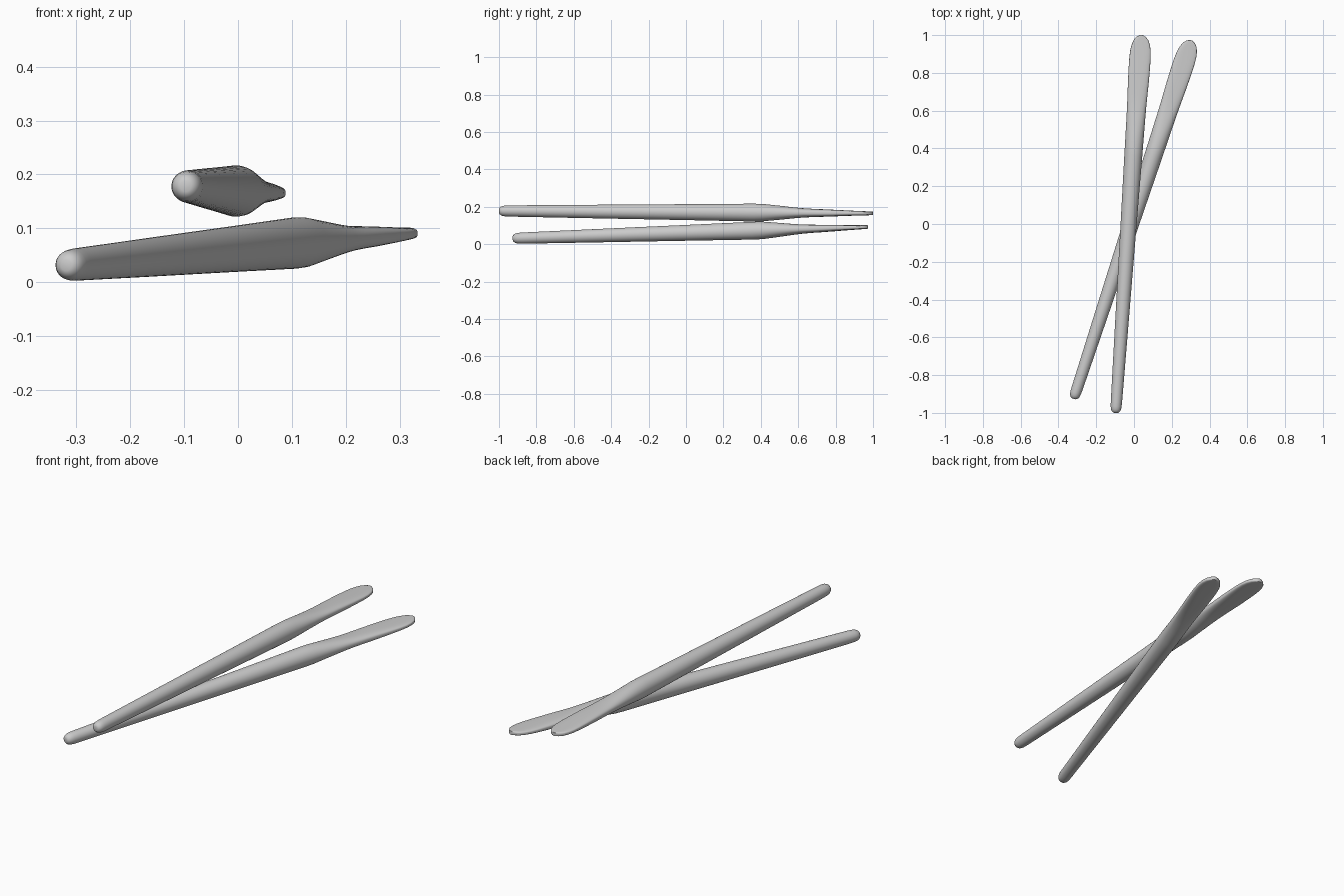
import bpy, bmesh, math
from mathutils import Vector

if "Cube" in bpy.data.objects:
    bpy.data.objects.remove(bpy.data.objects["Cube"])

SIDES = 48
# position along the stick, half width, half thickness, squareness of section
STATIONS = [
    (-1.0, .010, .010, 2), (-.997, .017, .017, 2), (-.99, .023, .023, 2),
    (-.98, .027, .027, 2), (-.965, .029, .029, 2), (-.94, .030, .030, 2),
    (-.5, .036, .036, 2), (0, .0425, .0425, 2), (.36, .0475, .0475, 2),
    (.41, .048, .0465, 2), (.5, .049, .0375, 2.1), (.58, .050, .029, 2.3),
    (.63, .051, .0245, 2.5), (.69, .053, .0215, 2.8), (.75, .055, .0195, 3),
    (.82, .0565, .0165, 3.2), (.88, .0565, .0138, 3.4), (.92, .054, .0122, 3.6),
    (.95, .048, .0112, 3.8), (.975, .038, .0105, 4), (.99, .025, .010, 4),
    (.997, .014, .0095, 4), (1.0, .006, .009, 4),
]


def section(y, w, h, n):
    pts = []
    for i in range(SIDES):
        a = 2 * math.pi * i / SIDES
        c, s = math.cos(a), math.sin(a)
        pts.append((w * math.copysign(abs(c) ** (2 / n), c), y,
                    h * math.copysign(abs(s) ** (2 / n), s)))
    return pts


def stick(name, start, end):
    """Round handle that swells, then flattens into a rounded paddle."""
    start, end = Vector(start), Vector(end)
    d = end - start
    bm = bmesh.new()
    half = d.length / 2
    rings = [[bm.verts.new(p) for p in section(y * half, w, h, n)]
             for y, w, h, n in STATIONS]
    for a, b in zip(rings, rings[1:]):
        for i in range(SIDES):
            j = (i + 1) % SIDES
            bm.faces.new((a[i], a[j], b[j], b[i]))
    bm.faces.new(rings[0])
    bm.faces.new(rings[-1])
    bmesh.ops.recalc_face_normals(bm, faces=bm.faces)
    me = bpy.data.meshes.new(name)
    bm.to_mesh(me)
    bm.free()
    ob = bpy.data.objects.new(name, me)
    bpy.context.collection.objects.link(ob)
    # aim the stick's y axis from start to end, keeping the paddle level
    ob.location = (start + end) / 2
    ob.rotation_euler = (math.atan2(d.z, math.hypot(d.x, d.y)), 0,
                         -math.atan2(d.x, d.y))
    bpy.ops.object.select_all(action='DESELECT')
    ob.select_set(True)
    bpy.context.view_layer.objects.active = ob
    bpy.ops.object.shade_smooth_by_angle(angle=math.radians(35))
    return ob


# upper and lower crossed sticks
stick("upper_stick", (-.097, -1.0, .178), (.040, 1.0, .165))
stick("lower_stick", (-.319, -.925, .031), (.303, .972, .092))
